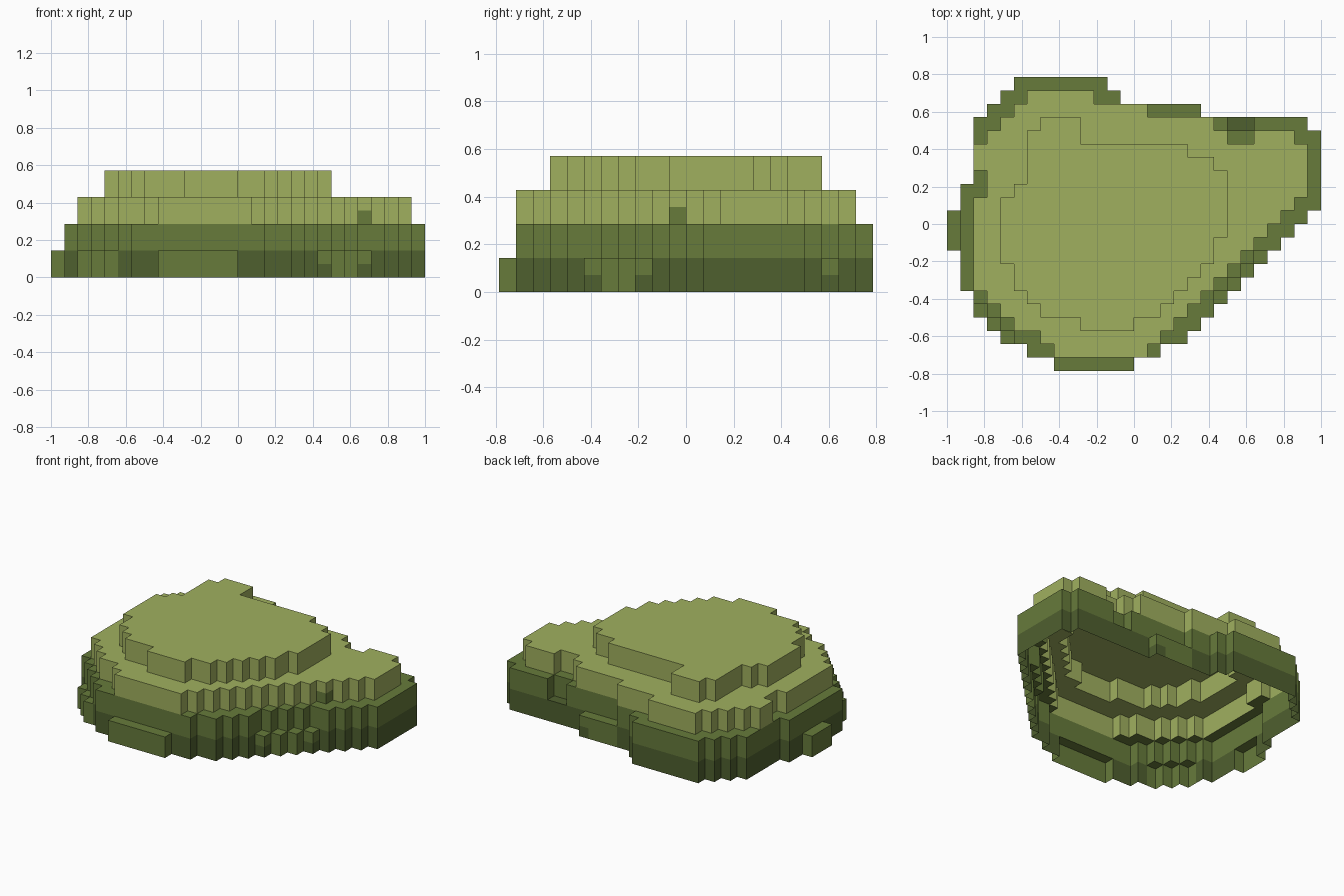
import bpy, bmesh, math

if "Cube" in bpy.data.objects:
    bpy.data.objects.remove(bpy.data.objects["Cube"])

U = 1 / 14          # size of one block


def material(name, rgb):
    m = bpy.data.materials.new(name)
    lin = [((c / 255 + 0.055) / 1.055) ** 2.4 for c in rgb]
    m.diffuse_color = (*lin, 1)
    m.use_nodes = True
    m.node_tree.nodes["Principled BSDF"].inputs["Base Color"].default_value = m.diffuse_color
    return m


LIGHT, MID, DARK = 0, 1, 2
MATS = [material("light grass", (160, 176, 95)),
        material("mid grass", (103, 123, 59)),
        material("dark grass", (79, 96, 47))]


def rows(top, spans):
    """Block cells from x spans, one per row, going from the back to the front."""
    return {(x, top - i) for i, (a, b) in enumerate(spans) for x in range(a, b)}


def box(x0, x1, y0, y1):
    return {(x, y) for x in range(x0, x1) for y in range(y0, y1)}


# Footprints of the four terraces
base = rows(10, [(-9, -2), (-10, -1), (-11, 5), (-12, 13), (-12, 14), (-12, 14),
                 (-12, 14), (-12, 14), (-13, 14), (-13, 14), (-14, 13), (-14, 12),
                 (-14, 11), (-13, 10), (-13, 9), (-13, 8), (-12, 7), (-12, 6),
                 (-11, 5), (-10, 4), (-8, 2), (-6, 0)])

# Low tufts sticking out from the base, and the notch at the back
notch = box(7, 9, 7, 8)
tufts = (box(-14, -13, -2, 1) | box(-6, 0, -11, -10) | box(1, 5, 8, 9)
         | {(-12, -7), (-11, -8), (-10, -9)}
         | {(6 + i, -6 + i) for i in range(4)})
second = base - tufts - notch

third = rows(9, [(-8, -3), (-9, 1), (-10, 6), (-11, 12), (-12, 13), (-12, 13),
                 (-11, 13), (-11, 13), (-12, 12), (-12, 11), (-12, 10), (-12, 9),
                 (-12, 8), (-12, 7), (-12, 6), (-11, 5), (-10, 4), (-9, 3),
                 (-7, 2), (-6, 1)]) - box(7, 9, 6, 7)

crown = rows(7, [(-7, -4), (-8, -4), (-8, 4), (-8, 6), (-8, 7), (-9, 7), (-10, 7),
                 (-10, 7), (-10, 7), (-10, 6), (-10, 6), (-9, 5), (-9, 4), (-8, 3),
                 (-7, 2), (-4, 0)])

# Single blocks whose lower half differs from the rest of the terrace
odd_blocks = {(6, -6, 0): DARK, (9, -3, 0): DARK, (4, 8, 0): DARK, (9, -1, 4): MID}


def terrace(name, cells, above, z0, colour, raised=frozenset()):
    """Open-bottomed terrace: stepped side walls plus the exposed ledge on top."""
    bm = bmesh.new()

    def tint(x, y, z):
        return odd_blocks.get((x, y, z), MID if (x, y) in raised else colour)

    def quad(points, mat):
        f = bm.faces.new([bm.verts.new((x * U, y * U, z * U)) for x, y, z in points])
        f.material_index = mat

    for x, y in sorted(cells):
        walls = [((0, -1), (x, y), (x + 1, y)), ((1, 0), (x + 1, y), (x + 1, y + 1)),
                 ((0, 1), (x + 1, y + 1), (x, y + 1)), ((-1, 0), (x, y + 1), (x, y))]
        for (dx, dy), a, b in walls:
            if (x + dx, y + dy) not in cells:
                for z in (z0, z0 + 1):
                    quad([(*a, z), (*b, z), (*b, z + 1), (*a, z + 1)], tint(x, y, z))
        if (x, y) not in above:
            t = z0 + 2
            quad([(x, y, t), (x + 1, y, t), (x + 1, y + 1, t), (x, y + 1, t)],
                 tint(x, y, z0 + 1))

    # Weld the blocks and merge coplanar faces of one colour
    bmesh.ops.remove_doubles(bm, verts=bm.verts, dist=1e-4)
    bmesh.ops.dissolve_limit(bm, angle_limit=math.radians(1), verts=bm.verts,
                             edges=bm.edges, delimit={'MATERIAL'})
    me = bpy.data.meshes.new(name)
    bm.to_mesh(me)
    bm.free()
    for m in MATS:
        me.materials.append(m)
    ob = bpy.data.objects.new(name, me)
    bpy.context.collection.objects.link(ob)


terrace("base_terrace", base, second, 0, DARK, tufts)
terrace("second_terrace", second, third, 2, MID)
terrace("third_terrace", third, crown, 4, LIGHT)
terrace("crown_terrace", crown, set(), 6, LIGHT)
